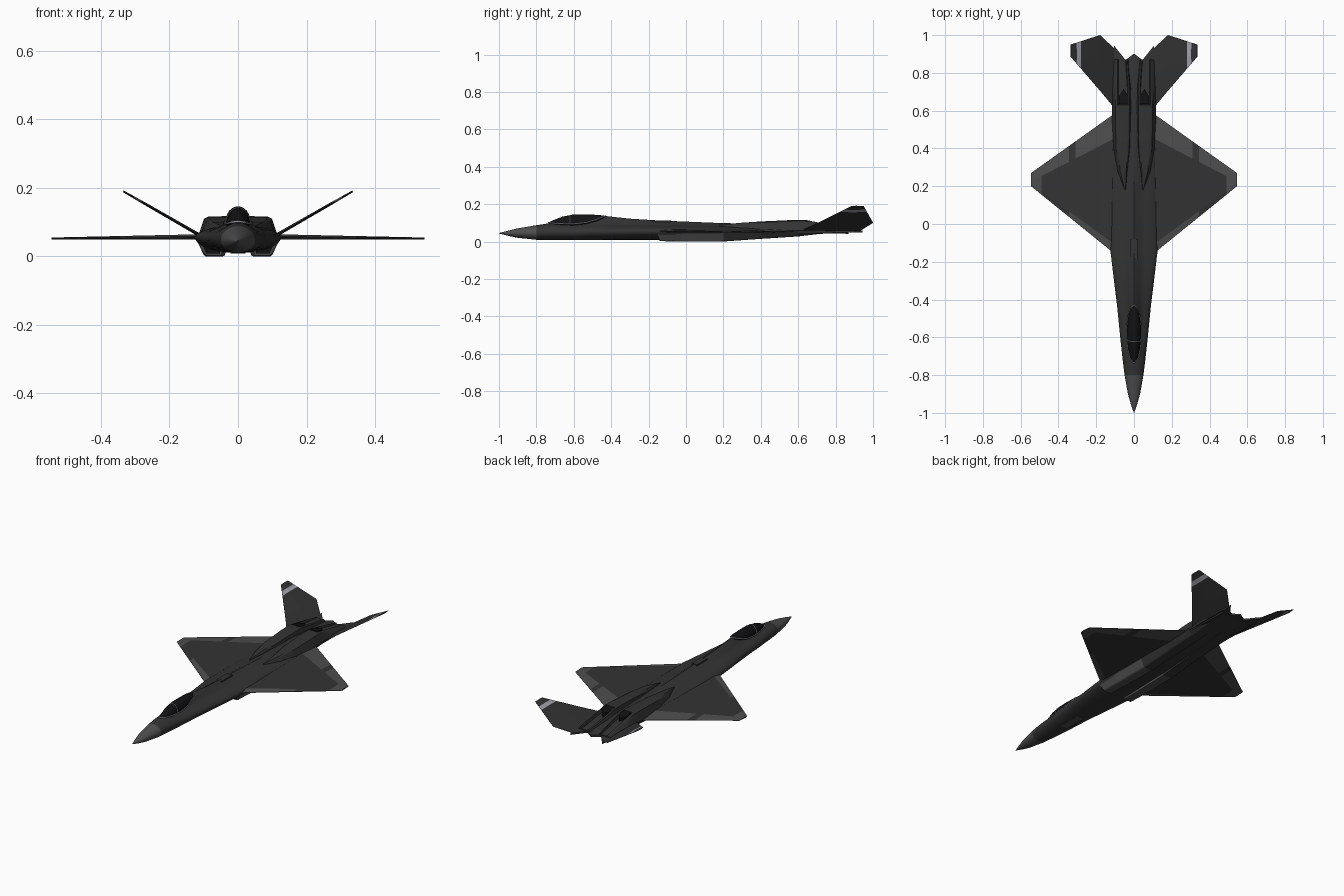
import bpy, bmesh, math
from mathutils import Vector

if "Cube" in bpy.data.objects:
    bpy.data.objects.remove(bpy.data.objects["Cube"])


def material(name, r, g, b):
    m = bpy.data.materials.new(name)
    m.diffuse_color = (r, g, b, 1)
    m.use_nodes = True
    m.node_tree.nodes["Principled BSDF"].inputs["Base Color"].default_value = m.diffuse_color
    return m


DARK = material("dark_skin", .033, .033, .033)
LIGHT = material("edge_grey", .075, .075, .075)
GLASS = material("canopy_black", .006, .006, .007)
STRIPE = material("pale_trim", .36, .36, .42)


def make(name, verts, faces, mats, ids=None, mirror=False, smooth=True):
    me = bpy.data.meshes.new(name)
    me.from_pydata([tuple(v) for v in verts], [], faces)
    for m in mats:
        me.materials.append(m)
    if ids:
        for p, i in zip(me.polygons, ids):
            p.material_index = i
    bm = bmesh.new()
    bm.from_mesh(me)
    bmesh.ops.recalc_face_normals(bm, faces=bm.faces)
    bm.to_mesh(me)
    bm.free()
    ob = bpy.data.objects.new(name, me)
    bpy.context.collection.objects.link(ob)
    bpy.ops.object.select_all(action='DESELECT')
    ob.select_set(True)
    bpy.context.view_layer.objects.active = ob
    if smooth:
        bpy.ops.object.shade_smooth_by_angle(angle=math.radians(30))
    if mirror:
        ob.modifiers.new("mirror", 'MIRROR').use_mirror_merge = False
    return ob


def loft(name, rings, mat, **kw):
    n = len(rings[0])
    verts = [v for r in rings for v in r]
    faces = [(a * n + i, a * n + (i + 1) % n, (a + 1) * n + (i + 1) % n, (a + 1) * n + i)
             for a in range(len(rings) - 1) for i in range(n)]
    faces += [tuple(range(n)), tuple(range(len(verts) - n, len(verts)))]
    return make(name, verts, faces, [mat], **kw)


def body_ring(y, w, zb, zc, zs, zt, n=40):
    # chined oval section with a narrow spine hump
    ring = []
    for i in range(n):
        t = 2 * math.pi * i / n
        x, s = w * math.cos(t), math.sin(t)
        z = zc + ((zs - zc) * s + (zt - zs) * math.exp(-(x / .028) ** 2) if s > 0 else (zc - zb) * s)
        ring.append((x, y, z))
    return ring


# fuselage and nose cone: y, half width, bottom, chine, shoulder, spine
stations = [
    (-1, .001, .044, .045, .046, .046), (-.95, .018, .031, .045, .059, .059),
    (-.9, .032, .021, .046, .071, .071), (-.8, .05, .01, .048, .087, .088),
    (-.72, .06, .009, .05, .092, .1), (-.6, .073, .009, .05, .09, .094),
    (-.5, .083, .01, .052, .09, .125), (-.43, .09, .01, .052, .092, .137),
    (-.3, .106, .01, .053, .09, .123), (-.14, .125, .01, .055, .09, .113),
    (.2, .12, .012, .055, .084, .099), (.5, .115, .025, .055, .084, .095),
    (.65, .11, .038, .055, .08, .086), (.8, .085, .046, .055, .066, .072),
    (.9, .003, .054, .056, .058, .058)]
loft("nose_cone", [body_ring(*s) for s in stations[:4]], LIGHT)
loft("fuselage", [body_ring(*s) for s in stations[3:]], DARK)

# canopy: y, half width, sill height, top height
sill = [(-.735, .002, .102, .103), (-.71, .02, .099, .115), (-.66, .032, .096, .134),
        (-.6, .037, .095, .146), (-.53, .036, .103, .146), (-.47, .028, .122, .143),
        (-.445, .018, .132, .14), (-.43, .002, .137, .138)]


def canopy_ring(y, w, zc, zt, n=24):
    return [(w * math.cos(2 * math.pi * i / n), y,
             zc + (zt - zc if i < n / 2 else .015) * math.sin(2 * math.pi * i / n)) for i in range(n)]


loft("canopy", [canopy_ring(*s) for s in sill], GLASS)


def tube(name, pts, radius, cyclic):
    cu = bpy.data.curves.new(name, 'CURVE')
    cu.dimensions = '3D'
    cu.bevel_depth = radius
    cu.bevel_resolution = 1
    sp = cu.splines.new('POLY')
    sp.points.add(len(pts) - 1)
    for p, c in zip(sp.points, pts):
        p.co = (*c, 1)
    sp.use_cyclic_u = cyclic
    cu.materials.append(STRIPE)
    bpy.context.collection.objects.link(bpy.data.objects.new(name, cu))


tube("canopy_sill", [(w, y, z) for y, w, z, _ in sill] + [(-w, y, z) for y, w, z, _ in sill[::-1]], .003, True)
tube("canopy_hoop", canopy_ring(-.62, .0355, .095, .142)[:13], .002, False)


def surface(name, spans, chord_mats, mats):
    # thin lifting surface; each span station is a list of (point, half thickness vector)
    m, verts, faces, ids = len(spans[0]), [], [], []
    for st in spans:
        verts += [p + o for p, o in st] + [p - o for p, o in st]
    for a in range(len(spans) - 1):
        b, c = a * 2 * m, (a + 1) * 2 * m
        for k in (0, m):
            for i in range(m - 1):
                faces.append((b + k + i, b + k + i + 1, c + k + i + 1, c + k + i))
                ids.append(chord_mats[a][i])
        for i in (0, m - 1):
            faces.append((b + i, b + m + i, c + m + i, c + i))
            ids.append(chord_mats[a][i and -1])
    for b in (0, len(verts) - 2 * m):
        faces.append(tuple(range(b, b + m)) + tuple(range(b + 2 * m - 1, b + m - 1, -1)))
        ids.append(0)
    make(name, verts, faces, mats, ids, mirror=True, smooth=False)


# wings with lighter leading edge and flaps, darker break between flaps
wing = []
for x in (.09, .31, .345, .49, .545):
    f = (x - .09) / .455
    lead, trail = -.168 + .368 * f, .594 - .324 * f
    ys = (lead, lead + .05 - .035 * f, .46 - .235 * f, trail)
    h = .008 - .005 * f
    wing.append([(Vector((x, y, .057 - .005 * f)), Vector((0, 0, t)))
                 for y, t in zip(ys, (.0015, h, h, .001))])
surface("wing", wing, [(1, 0, 1), (1, 0, 0), (0, 0, 1), (1, 1, 1)], [DARK, LIGHT])

# canted tails with a pale band near the tip
root = [Vector((.1, y, .055)) for y in (.61, .76, .925)]
break_ = [Vector((.18, y, .101)) for y in (.706, .84, 1.0)]
tip = [Vector((.335, y, .19)) for y in (.885, .91, .95)]
nrm = Vector((-.5, 0, .866))
rows = [root, break_] + [[p.lerp(q, f) for p, q in zip(break_, tip)] for f in (.66, .8, 1)]
tail = [[(p, nrm * t * (1 - .12 * i)) for p, t in zip(r, (.001, .005, .001))] for i, r in enumerate(rows)]
surface("tail_fin", tail, [(0, 0), (0, 0), (1, 1), (0, 0)], [DARK, STRIPE])


# engine humps with recessed exhaust troughs: y, inner x, outer x, wall top, floor, base
def hump(y, xi, xo, zt, zf, zb):
    a = (xo - xi) * .2
    return [(xi, y, zb), (xi + a * .6, y, zt - .004), (xi + a, y, zt), (xi + a * 1.2, y, zf),
            (xo - a * 1.6, y, zf), (xo - a * 1.4, y, zt), (xo - a * .8, y, zt - .006),
            (xo, y, zb + .005), (xo - .01, y, zb - .01)]


loft("engine_hump", [hump(*s) for s in [
    (.18, .043, .05, .088, .088, .07), (.28, .03, .09, .1, .1, .06), (.4, .014, .11, .108, .108, .055),
    (.55, .01, .116, .115, .115, .055), (.63, .01, .116, .116, .116, .055), (.64, .01, .116, .115, .09, .055),
    (.72, .01, .116, .1, .085, .055), (.87, .025, .11, .07, .064, .052)]], DARK, mirror=True)

# dark exhaust openings
make("exhaust_opening", [(.03, .636, .1175), (.08, .636, .1165), (.08, .675, .109), (.055, .715, .101), (.03, .675, .109),
                         (.03, .636, .085), (.08, .636, .085), (.08, .675, .085), (.055, .715, .085), (.03, .675, .085)],
     [(0, 1, 2, 3, 4), (5, 6, 7, 8, 9)] + [(i, (i + 1) % 5, 5 + (i + 1) % 5, 5 + i) for i in range(5)],
     [GLASS], mirror=True, smooth=False)

# zigzag aft deck
deck = [(0, .6), (.112, .6), (.115, .85), (.105, .943), (.045, .868), (0, .902)]
loft("aft_deck", [[(x, y, z) for x, y in deck] for z in (.05, .06)], DARK, mirror=True, smooth=False)


# underslung intakes and engine ducts: y, inner x, outer bottom x, outer top x, bottom z
def duct(y, xi, xb, xt, zb):
    return [(xi, y, zb), (xb - .006, y, zb), (xb, y, zb + .004), (xt, y + (.0 if y > -.1 else -.02), .055), (xi, y, .055)]


ducts = [(-.14, .047, .098, .125, .003), (-.02, .045, .1, .124, 0), (.2, .04, .098, .121, .001),
         (.4, .035, .096, .117, .015), (.6, .03, .095, .113, .028), (.76, .025, .09, .11, .047)]
loft("intake_duct", [duct(*s) for s in ducts[:3]], LIGHT, mirror=True, smooth=False)
loft("engine_duct", [duct(*s) for s in ducts[2:]], DARK, mirror=True, smooth=False)
make("intake_mouth", [(.053, -.1465, .009), (.093, -.1465, .009), (.108, -.1525, .042), (.053, -.1525, .042)],
     [(0, 1, 2, 3)], [GLASS], mirror=True, smooth=False)


# small doors on the spine and under the nose
def panel(name, x, y, z, sx, sy, sz, mat):
    loft(name, [[(x + i * sx, y + j * sy, z + k * sz) for i, j in ((-1, -1), (1, -1), (1, 1), (-1, 1))]
                for k in (-1, 1)], mat, smooth=False)


panel("spine_door", 0, -.13, .109, .018, .05, .004, DARK)
panel("nose_gear_door", 0, -.52, .01, .022, .07, .002, LIGHT)
